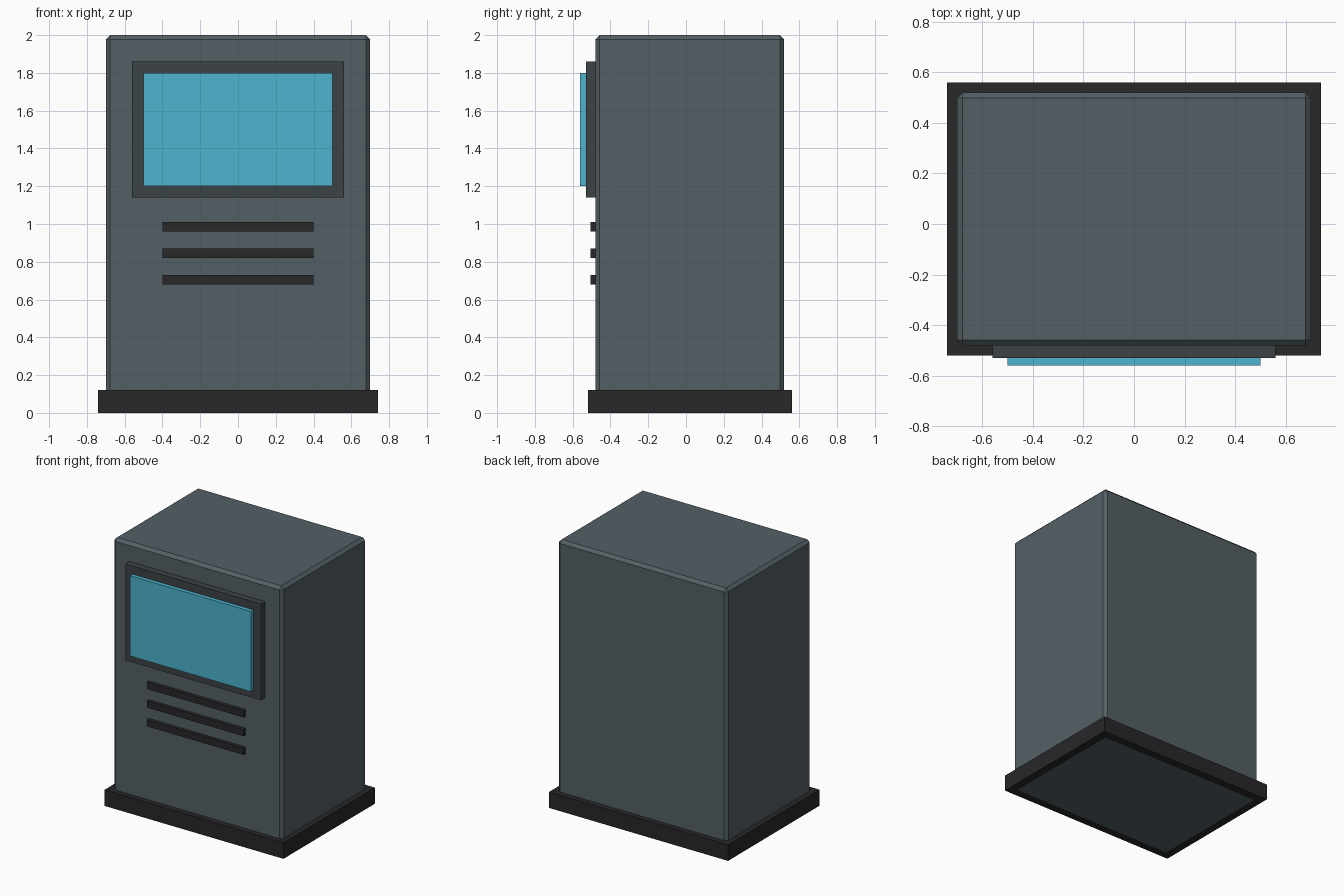
import bpy

if "Cube" in bpy.data.objects:
    bpy.data.objects.remove(bpy.data.objects["Cube"])


def material(name, rgb):
    m = bpy.data.materials.new(name)
    m.diffuse_color = (*rgb, 1)
    m.use_nodes = True
    m.node_tree.nodes["Principled BSDF"].inputs["Base Color"].default_value = m.diffuse_color
    return m


def box(name, lo, hi, mat, bevel=0):
    """Axis-aligned box between two corners, with an optional chamfer."""
    centre = [(a + b) / 2 for a, b in zip(lo, hi)]
    bpy.ops.mesh.primitive_cube_add(size=1, location=centre)
    ob = bpy.context.object
    ob.name = name
    ob.scale = [b - a for a, b in zip(lo, hi)]
    bpy.ops.object.transform_apply(location=False, rotation=False, scale=True)
    ob.data.materials.append(mat)
    if bevel:
        mod = ob.modifiers.new("chamfer", 'BEVEL')
        mod.width = bevel
        mod.segments = 1
    return ob


slate = material("slate", (0.088, 0.115, 0.13))
black = material("black", (0.021, 0.021, 0.023))
charcoal = material("charcoal", (0.046, 0.055, 0.061))
cyan = material("cyan", (0.075, 0.456, 0.61))

# Cabinet on its plinth
box("cabinet", (-0.70, -0.48, 0), (0.70, 0.52, 2.0), slate, bevel=0.022)
box("plinth", (-0.74, -0.52, 0), (0.74, 0.56, 0.12), black)

# Screen and its surround
box("screen_frame", (-0.56, -0.53, 1.14), (0.56, -0.47, 1.86), charcoal)
box("screen", (-0.50, -0.56, 1.20), (0.50, -0.52, 1.80), cyan)

# Three vent bars below the screen
for i in range(3):
    z = 0.985 - 0.14 * i
    box(f"vent_bar_{i + 1}", (-0.40, -0.505, z - 0.025), (0.40, -0.465, z + 0.025), black)
